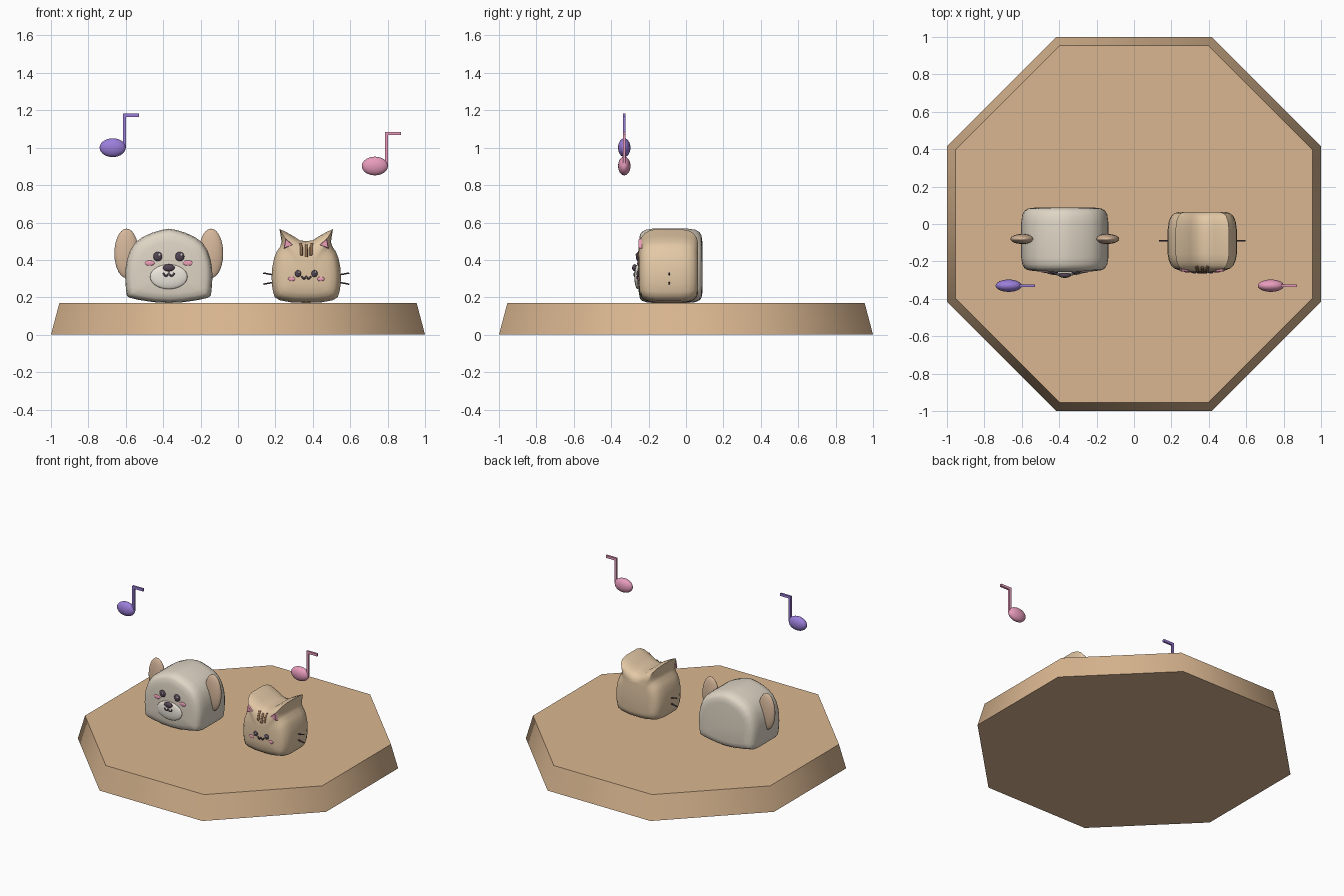
import bpy, bmesh, math
from mathutils import Vector
from mathutils.bvhtree import BVHTree

if "Cube" in bpy.data.objects:
    bpy.data.objects.remove(bpy.data.objects["Cube"])


def mat(name, r, g, b):
    m = bpy.data.materials.new(name)
    m.diffuse_color = (r, g, b, 1)
    m.use_nodes = True
    m.node_tree.nodes["Principled BSDF"].inputs["Base Color"].default_value = m.diffuse_color
    return m


WOOD = mat("wood", 0.70, 0.47, 0.28)
CREAM = mat("cream", 0.74, 0.67, 0.56)
PALE = mat("pale", 0.85, 0.80, 0.72)
TAN = mat("tan", 0.68, 0.48, 0.33)
GINGER = mat("ginger", 0.77, 0.58, 0.38)
BROWN = mat("brown", 0.28, 0.15, 0.08)
DARK = mat("dark", 0.09, 0.06, 0.09)
WHITE = mat("white", 0.9, 0.9, 0.9)
PINK = mat("pink", 0.85, 0.35, 0.48)
NOTE_PINK = mat("note_pink", 0.80, 0.33, 0.50)
NOTE_PURPLE = mat("note_purple", 0.33, 0.21, 0.70)


def finish(o, name, m, angle=60):
    o.name = name
    o.data.materials.append(m)
    bpy.ops.object.select_all(action='DESELECT')
    o.select_set(True)
    bpy.context.view_layer.objects.active = o
    bpy.ops.object.shade_smooth_by_angle(angle=math.radians(angle))
    return o


def ball(name, loc, radii, m, tilt=0):
    bpy.ops.mesh.primitive_uv_sphere_add(segments=24, ring_count=14, location=loc, rotation=(0, tilt, 0))
    o = bpy.context.object
    o.scale = radii
    return finish(o, name, m)


def box(name, loc, size, m, rot=(0, 0, 0)):
    bpy.ops.mesh.primitive_cube_add(size=1, location=loc, rotation=rot)
    o = bpy.context.object
    o.scale = size
    return finish(o, name, m, 30)


def tube(name, pts, r, m):
    c = bpy.data.curves.new(name, 'CURVE')
    c.dimensions = '3D'
    c.bevel_depth = r
    c.bevel_resolution = 2
    c.use_fill_caps = True
    s = c.splines.new('POLY')
    s.points.add(len(pts) - 1)
    for p, q in zip(s.points, pts):
        p.co = (*q, 1)
    o = bpy.data.objects.new(name, c)
    bpy.context.collection.objects.link(o)
    c.materials.append(m)


def pillow(name, cx, cz, half, stations, m):
    """Loft a mirrored front outline through (y, scale) stations; return front-surface lookup."""
    outline = half + [(-x, z) for x, z in reversed(half) if x > 0]
    bm = bmesh.new()
    rings = [[bm.verts.new((cx + x * s, y, cz + (z - cz) * s)) for x, z in outline] for y, s in stations]
    n = len(outline)
    for a, b in zip(rings, rings[1:]):
        for i in range(n):
            bm.faces.new((a[i], a[(i + 1) % n], b[(i + 1) % n], b[i]))
    bm.faces.new(rings[0])
    bm.faces.new(rings[-1])
    bmesh.ops.recalc_face_normals(bm, faces=bm.faces)
    tree = BVHTree.FromBMesh(bm)
    me = bpy.data.meshes.new(name)
    bm.to_mesh(me)
    bm.free()
    o = bpy.data.objects.new(name, me)
    bpy.context.collection.objects.link(o)
    finish(o, name, m, 50)

    def front_y(x, z):
        hit = tree.ray_cast(Vector((x, -2, z)), Vector((0, 1, 0)))[0]
        return hit.y if hit else -0.22
    return front_y


def mouth(name, cx, y, z, w):
    # Two small hanging arcs side by side
    pts = [(cx - w + w * i / 6, y, z - w * 0.55 * abs(math.sin(math.pi * i / 6))) for i in range(13)]
    tube(name, pts, 0.0045, DARK)


# Octagonal base
k = math.cos(math.pi / 8)
bpy.ops.mesh.primitive_cone_add(vertices=8, radius1=1 / k, radius2=0.955 / k, depth=0.17, location=(0, 0, 0.085))
base = bpy.context.object
base.rotation_euler.z = math.pi / 8
bpy.ops.object.transform_apply(rotation=True)
if max(v.co.x for v in base.data.vertices) > 1.05:
    base.rotation_euler.z = math.pi / 8
finish(base, "octagon_base", WOOD, 50)

# Dog: domed body
DX = -0.37
dog_half = [(0, 0.17), (0.08, 0.174), (0.16, 0.186), (0.21, 0.198), (0.224, 0.208), (0.229, 0.24),
            (0.233, 0.30), (0.232, 0.35), (0.224, 0.40), (0.207, 0.45), (0.18, 0.492), (0.14, 0.522),
            (0.09, 0.545), (0.04, 0.56), (0, 0.567)]
dog_y = pillow("dog_body", DX, 0.34, dog_half,
               [(-0.256, 0.4), (-0.252, 0.7), (-0.246, 0.86), (-0.235, 0.93), (-0.215, 0.975), (-0.18, 1),
                (0.01, 1), (0.05, 0.975), (0.072, 0.92), (0.083, 0.84), (0.087, 0.7)], CREAM)

# Dog: face and ears
ball("dog_muzzle", (DX, dog_y(DX, 0.31) - 0.002, 0.31), (0.1, 0.018, 0.066), PALE)
ball("dog_nose", (DX, -0.274, 0.358), (0.032, 0.014, 0.019), DARK)
mouth("dog_mouth", DX, -0.275, 0.33, 0.03)
for s in (-1, 1):
    side = "left" if s < 0 else "right"
    x = DX + s * 0.059
    y = dog_y(x, 0.418)
    ball("dog_eye_" + side, (x, y, 0.418), (0.024, 0.012, 0.025), DARK)
    ball("dog_eye_glint_" + side, (x + 0.008, y - 0.01, 0.427), (0.007, 0.004, 0.007), WHITE)
    x = DX + s * 0.102
    ball("dog_cheek_" + side, (x, dog_y(x, 0.383), 0.383), (0.026, 0.006, 0.014), PINK)
    ball("dog_ear_" + side, (DX + s * 0.226, -0.08, 0.435), (0.065, 0.027, 0.132), TAN)

# Cat: body outline with ears carried through the depth
CX = 0.365
cat_half = [(0, 0.17), (0.08, 0.173), (0.14, 0.184), (0.168, 0.2), (0.178, 0.23), (0.184, 0.27),
            (0.185, 0.31), (0.182, 0.36), (0.172, 0.41), (0.158, 0.445), (0.14, 0.47), (0.132, 0.495),
            (0.137, 0.53), (0.143, 0.565), (0.11, 0.55), (0.065, 0.525), (0.035, 0.505), (0, 0.50)]
cat_y = pillow("cat_body", CX, 0.33, cat_half,
               [(-0.255, 0.4), (-0.248, 0.66), (-0.237, 0.82), (-0.222, 0.9), (-0.195, 0.965), (-0.16, 1),
                (-0.03, 1), (0.015, 0.965), (0.042, 0.9), (0.058, 0.8), (0.065, 0.66)], GINGER)

# Cat: face, inner ears, forehead stripes and whiskers
mouth("cat_mouth", CX, cat_y(CX, 0.305) - 0.004, 0.313, 0.025)
for i, dx in enumerate((-0.026, 0, 0.026)):
    top, low = (0.485, 0.425) if dx else (0.478, 0.415)
    pts = [(CX + dx, cat_y(CX + dx, z) - 0.001, z) for z in (low, (low + top) / 2, top - 0.02)]
    pts.append((CX + dx * 1.2, cat_y(CX + dx, top) - 0.001, top))
    tube("forehead_stripe_%d" % (i + 1), pts, 0.008, BROWN)
for s in (-1, 1):
    side = "left" if s < 0 else "right"
    x = CX + s * 0.044
    y = cat_y(x, 0.327)
    ball("cat_eye_" + side, (x, y, 0.327), (0.017, 0.009, 0.018), DARK)
    ball("cat_eye_glint_" + side, (x + 0.005, y - 0.008, 0.333), (0.005, 0.003, 0.005), WHITE)
    x = CX + s * 0.078
    ball("cat_cheek_" + side, (x, cat_y(x, 0.298), 0.298), (0.019, 0.006, 0.012), PINK)
    x = CX + s * 0.1
    bpy.ops.mesh.primitive_cone_add(vertices=3, radius1=0.033, radius2=0.026, depth=0.02,
                                    location=(x, cat_y(x, 0.487), 0.485),
                                    rotation=(math.pi / 2, s * 0.35, 0))
    finish(bpy.context.object, "inner_ear_" + side, PINK, 30)
    for z0, z1, name in ((0.318, 0.33, "upper"), (0.282, 0.27, "lower")):
        tube("whisker_%s_%s" % (name, side),
             [(CX + s * 0.165, -0.09, z0), (CX + s * 0.23, -0.09, z1)], 0.004, DARK)


# Floating music notes
def music_note(name, x, z, m):
    y = -0.33
    ball(name + "_head", (x, y, z), (0.07, 0.033, 0.05), m)
    box(name + "_stem", (x + 0.062, y, z + 0.09), (0.016, 0.014, 0.18), m)
    box(name + "_flag", (x + 0.097, y, z + 0.174), (0.086, 0.014, 0.018), m)


music_note("purple_note", -0.67, 1.0, NOTE_PURPLE)
music_note("pink_note", 0.732, 0.902, NOTE_PINK)
